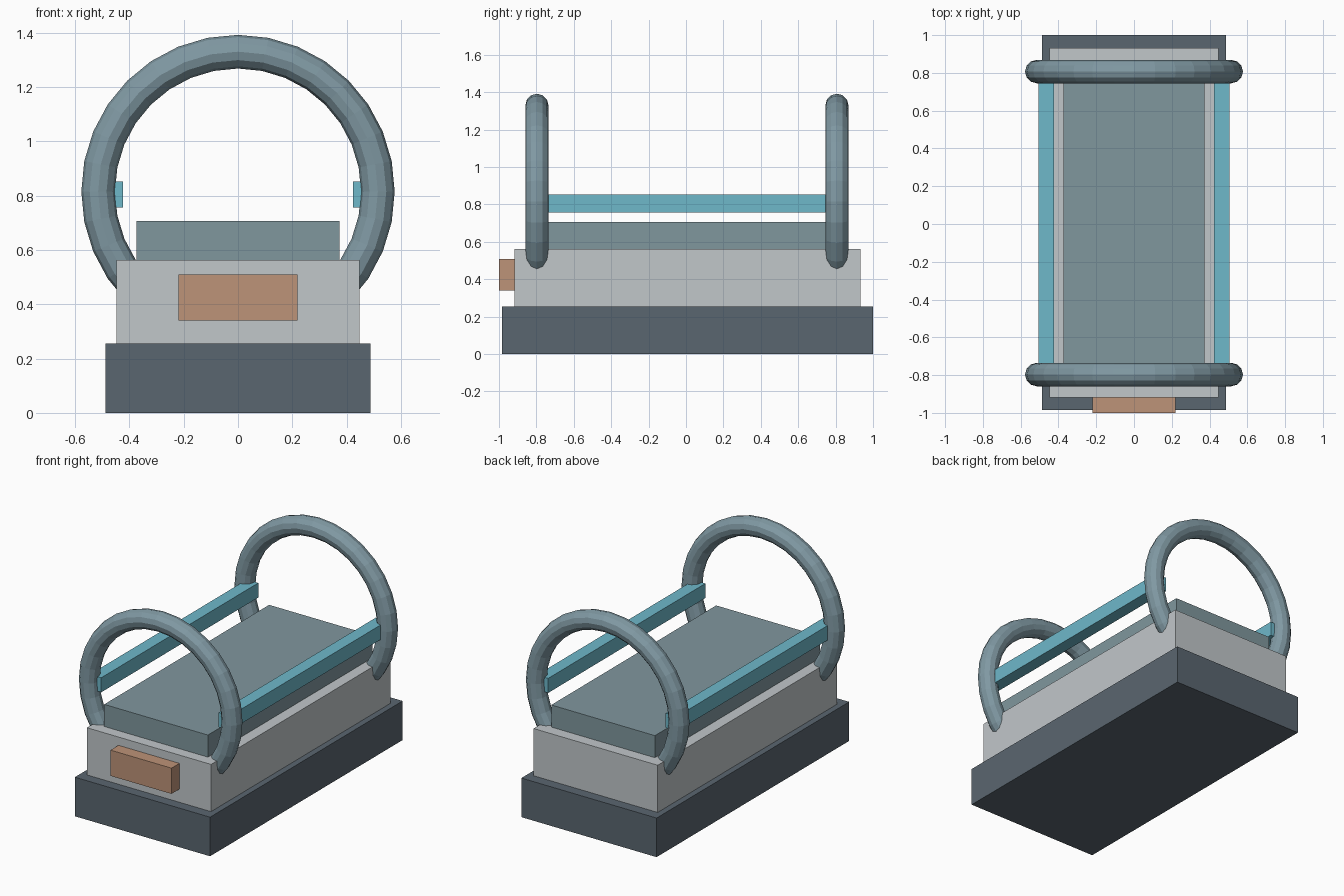
import bpy
import math

if "Cube" in bpy.data.objects:
    bpy.data.objects.remove(bpy.data.objects["Cube"], do_unlink=True)


def material(name, rgb):
    """Flat material from 0-255 display colour, stored as linear."""
    lin = [((c / 255 + 0.055) / 1.055) ** 2.4 for c in rgb]
    mat = bpy.data.materials.new(name)
    mat.use_nodes = True
    mat.diffuse_color = (*lin, 1)
    bsdf = next(n for n in mat.node_tree.nodes if n.type == 'BSDF_PRINCIPLED')
    bsdf.inputs["Base Color"].default_value = (*lin, 1)
    return mat


slate = material("dark slate", (90, 102, 112))
pale = material("pale grey", (193, 199, 202))
pad = material("grey teal", (128, 151, 158))
steel = material("blue grey", (128, 153, 163))
cyan = material("cyan", (110, 184, 202))
copper = material("copper", (189, 147, 120))


def box(name, mat, x, y, z):
    """Box spanning the given (min, max) range on each axis."""
    spans = (x, y, z)
    bpy.ops.mesh.primitive_cube_add(size=1, location=[(a + b) / 2 for a, b in spans])
    ob = bpy.context.object
    ob.name = name
    ob.scale = [b - a for a, b in spans]
    bpy.ops.object.transform_apply(location=False, rotation=False, scale=True)
    ob.data.materials.append(mat)
    return ob


# Stacked body
box("base", slate, (-0.488, 0.488), (-0.985, 1.0), (0, 0.255))
box("body", pale, (-0.448, 0.448), (-0.918, 0.932), (0.255, 0.563))
box("top_pad", pad, (-0.374, 0.374), (-0.845, 0.855), (0.563, 0.707))
box("front_plate", copper, (-0.22, 0.22), (-1.0, -0.918), (0.341, 0.509))

# Side rails, ending inside the hoops
for side, s in (("left", 1), ("right", -1)):
    box(side + "_rail", cyan, sorted((s * 0.424, s * 0.506)), (-0.805, 0.815), (0.757, 0.852))

# Hoops, sunk into the body
for end, y in (("front", -0.797), ("back", 0.807)):
    bpy.ops.mesh.primitive_torus_add(
        location=(0, y, 0.815), rotation=(math.pi / 2, 0, 0),
        major_segments=32, minor_segments=12, major_radius=0.515, minor_radius=0.062)
    hoop = bpy.context.object
    hoop.name = end + "_hoop"
    hoop.data.materials.append(steel)
